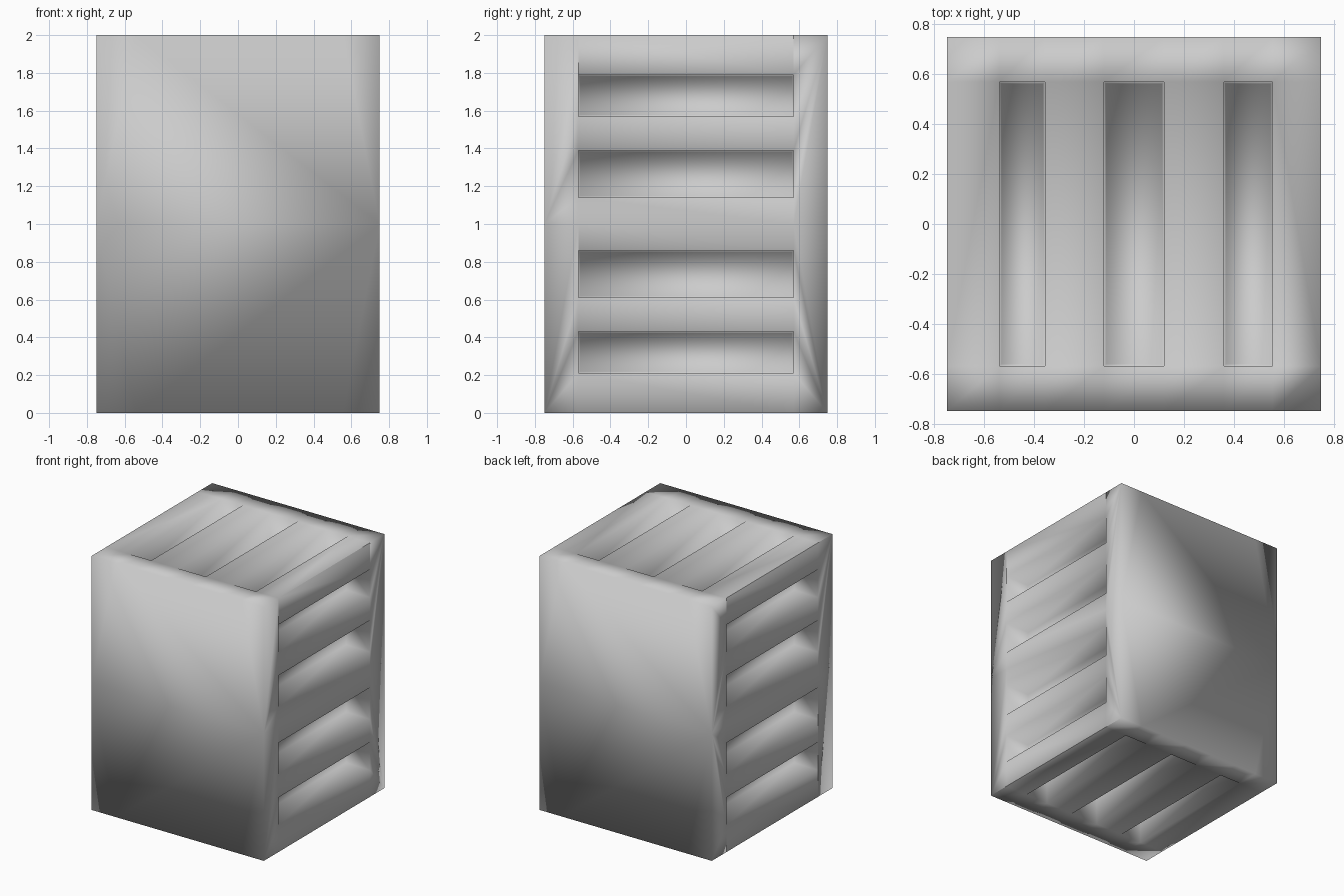
import bpy, bmesh
from mathutils import Matrix, Vector

if "Cube" in bpy.data.objects:
    bpy.data.objects.remove(bpy.data.objects["Cube"])

HALF, HEIGHT, DEPTH, DRAFT, REACH = 0.75, 2.0, 0.2, 0.012, 0.57
SIDE_SLOTS = ((0.21, 0.43), (0.61, 0.86), (1.14, 1.39), (1.57, 1.79))
END_SLOTS = ((-0.54, -0.357), (-0.12, 0.12), (0.36, 0.556))

# Solid block
bm = bmesh.new()
bmesh.ops.create_cube(bm, size=1.0, matrix=Matrix.Translation((0, 0, HEIGHT / 2))
                      @ Matrix.Diagonal((2 * HALF, 2 * HALF, HEIGHT, 1)))


def panels(axis):
    """Flat outer faces pointing along the given axis, either way."""
    bm.normal_update()
    return [f for f in bm.faces if abs(f.normal[axis]) > 0.9]


def split(axis, cut_axis, positions, middle_only=False):
    """Cut only the faces along one axis into strips."""
    for p in positions:
        faces = [f for f in panels(axis)
                 if not middle_only or abs(f.calc_center_median().y) < 0.1]
        geom = faces + list({e for f in faces for e in f.edges}) \
            + list({v for f in faces for v in f.verts})
        co, no = Vector((0, 0, 0)), Vector((0, 0, 0))
        co[cut_axis], no[cut_axis] = p, 1
        bmesh.ops.bisect_plane(bm, geom=geom, plane_co=co, plane_no=no)


def openings(axis, cut, spans):
    """Panels that lie inside one of the slot outlines."""
    found = []
    for f in panels(axis):
        c = f.calc_center_median()
        if abs(c.y) < 0.1 and any(lo < c[cut] < hi for lo, hi in spans):
            found.append(f)
    return found


# Lay out four slots on each side, three on top and bottom
split(0, 2, (1.0,))
split(0, 1, (-REACH, REACH))
split(0, 2, [p for s in SIDE_SLOTS for p in s], middle_only=True)
split(2, 1, (-REACH, REACH))
split(2, 0, [p for s in END_SLOTS for p in s])

# Sink the slots with slightly tapered walls
slots = openings(0, 2, SIDE_SLOTS) + openings(2, 0, END_SLOTS)
bmesh.ops.inset_individual(bm, faces=slots, thickness=DRAFT, depth=-DEPTH)

bmesh.ops.recalc_face_normals(bm, faces=bm.faces)
for f in bm.faces:
    f.smooth = True
mesh = bpy.data.meshes.new("slotted_crate")
bm.to_mesh(mesh)
bm.free()
crate = bpy.data.objects.new("slotted_crate", mesh)
bpy.context.collection.objects.link(crate)
